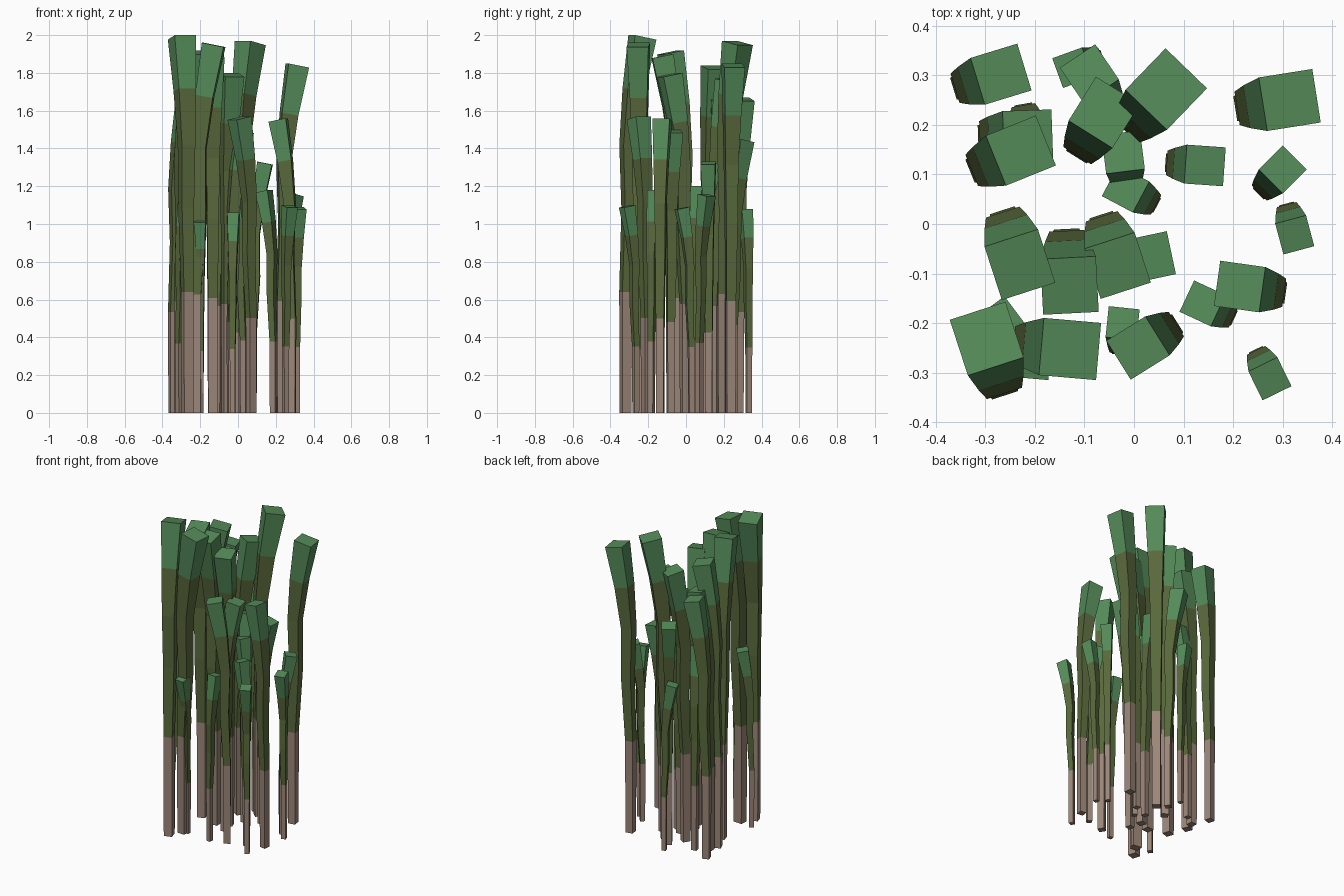
import bpy, math
from mathutils import Vector

def material(name, color):
    m = bpy.data.materials.new(name)
    m.diffuse_color = (*color, 1)
    return m

MATS = [material("dry_base", (0.33, 0.24, 0.19)),
        material("olive_stem", (0.10, 0.14, 0.045)),
        material("green_tip", (0.09, 0.26, 0.10))]

# Stalk profile per unit height: height, sideways drift, half width, slope, material above
RINGS = [(0.0, -0.002, 0.0125, 0.0, 0),
         (0.32, -0.002, 0.0135, 0.0, 1),
         (0.54, 0.008, 0.0165, 0.05, 1),
         (0.71, 0.005, 0.0185, 0.0, 1),
         (0.855, 0.0205, 0.0235, 0.18, 2),
         (0.994, 0.0446, 0.0295, 0.2, 2)]

def stalk(index, tx, ty, lean, h):
    """Square bent stalk whose top centre is at tx, ty, leaning towards an angle."""
    a = math.radians(lean)
    d = Vector((math.cos(a), math.sin(a), 0))
    s = Vector((-d.y, d.x, 0))
    base = Vector((tx, ty, 0)) - d * RINGS[-1][1] * h
    verts, faces, mats = [], [], []
    for z, off, w, slope, m in RINGS:
        for i, j in ((-1, -1), (1, -1), (1, 1), (-1, 1)):
            p = base + (d * (off + i * w) + s * (j * w)) * h
            p.z = (z - slope * i * w) * h
            verts.append(p)
    for r in range(len(RINGS) - 1):
        for k in range(4):
            n = (k + 1) % 4
            faces.append((r * 4 + k, r * 4 + n, r * 4 + 4 + n, r * 4 + 4 + k))
            mats.append(RINGS[r][4])
    t = len(verts) - 4
    faces += [(3, 2, 1, 0), (t, t + 1, t + 2, t + 3)]
    mats += [0, 2]
    me = bpy.data.meshes.new(f"stalk_{index:02d}")
    me.from_pydata(verts, [], faces)
    for m in MATS:
        me.materials.append(m)
    for p, m in zip(me.polygons, mats):
        p.material_index = m
    bpy.context.collection.objects.link(bpy.data.objects.new(me.name, me))

# Top centre x, y, lean angle, height
STALKS = [
    # back row
    (-0.268, 0.302, 17, 1.67), (-0.124, 0.315, 200, 1.08), (-0.09, 0.303, 124, 1.45),
    (-0.06, 0.225, 58, 1.77), (0.065, 0.272, 46, 1.97), (0.314, 0.25, 9, 1.85),
    # middle rows
    (-0.228, 0.148, 22, 1.84), (-0.214, 0.18, 2, 1.67), (-0.21, 0.165, 280, 1.3),
    (-0.022, 0.145, 97, 1.33), (-0.017, 0.071, 152, 1.2), (0.143, 0.118, -4, 1.33),
    (0.3, 0.11, 45, 1.16), (0.324, -0.022, 285, 1.09),
    (-0.23, -0.082, 288, 1.92), (-0.13, -0.124, 273, 1.9),
    (-0.033, -0.084, 288, 1.8), (0.032, -0.067, 12, 1.5),
    (0.138, -0.16, 155, 1.18), (0.213, -0.126, 172, 1.56),
    # front row
    (-0.297, -0.231, 108, 2.0), (-0.268, -0.193, 37, 1.15), (-0.129, -0.252, -5, 1.96),
    (-0.2, -0.282, 265, 1.02), (0.008, -0.25, 212, 1.57), (-0.023, -0.2, 84, 1.06),
    (0.274, -0.312, 296, 1.1)]
for n, row in enumerate(STALKS, 1):
    stalk(n, *row)
